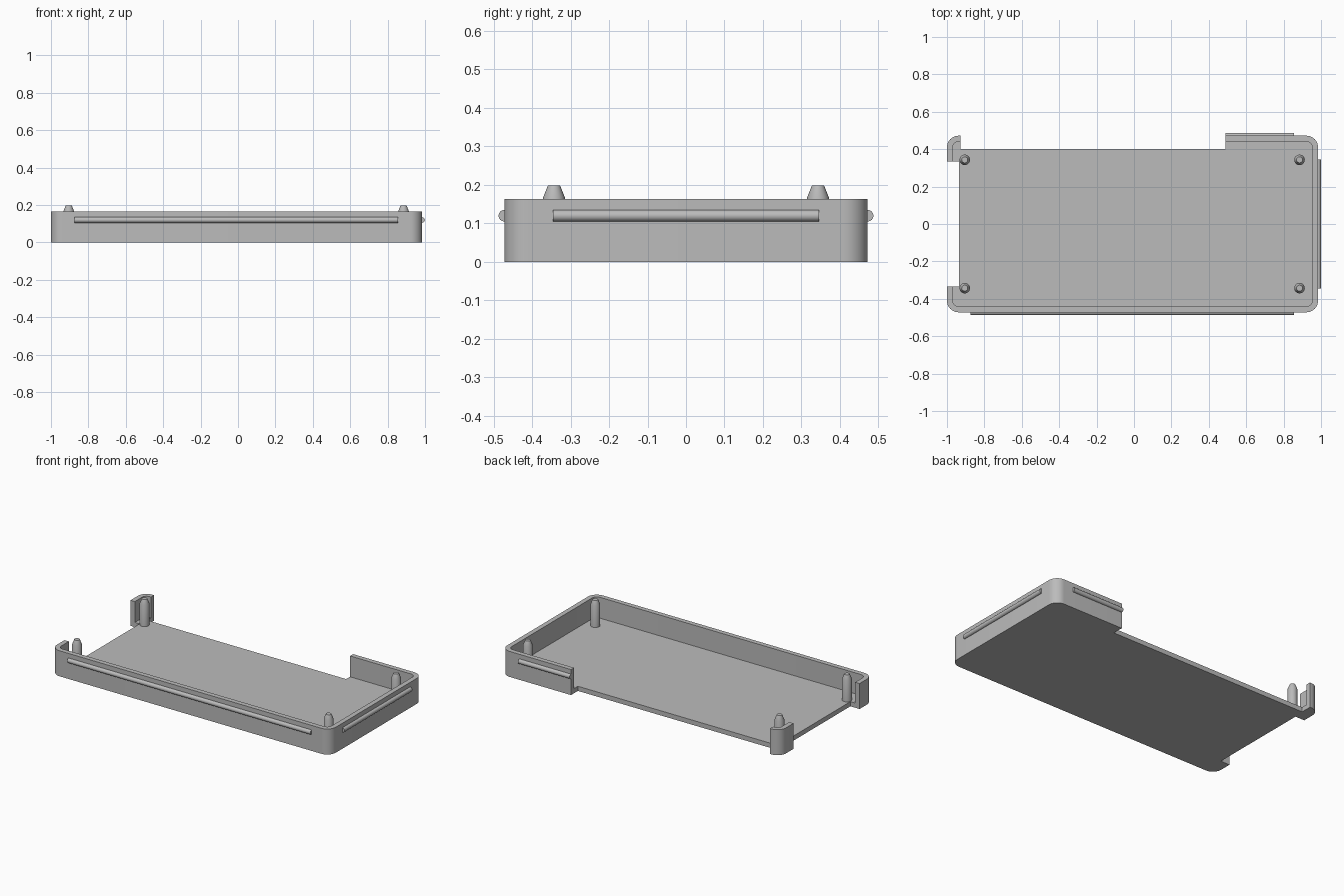
import bpy, bmesh, math
from mathutils import Matrix

cube = bpy.data.objects.get("Cube")
if cube:
    bpy.data.objects.remove(cube, do_unlink=True)

grey = bpy.data.materials.new("plain grey")
grey.use_nodes = True
colour = (0.5, 0.5, 0.5, 1)
grey.diffuse_color = colour
grey.node_tree.nodes["Principled BSDF"].inputs["Base Color"].default_value = colour


def make_object(name, bm):
    bmesh.ops.recalc_face_normals(bm, faces=bm.faces)
    mesh = bpy.data.meshes.new(name)
    bm.to_mesh(mesh)
    bm.free()
    mesh.materials.append(grey)
    obj = bpy.data.objects.new(name, mesh)
    bpy.context.collection.objects.link(obj)
    return obj


def smooth(obj):
    bpy.ops.object.select_all(action='DESELECT')
    obj.select_set(True)
    bpy.context.view_layer.objects.active = obj
    bpy.ops.object.shade_smooth_by_angle(angle=math.radians(30))


def prism(name, x0, x1, y0, y1, z0, z1, radius=0, steps=10):
    """Upright block with optional rounded vertical corners."""
    corners = [(x1, y1, -1, -1), (x0, y1, 1, -1), (x0, y0, 1, 1), (x1, y0, -1, 1)]
    bm = bmesh.new()
    ring = []
    for i, (x, y, sx, sy) in enumerate(corners):
        for k in range(steps + 1 if radius else 1):
            a = math.pi / 2 * (i + k / steps)
            ring.append(bm.verts.new((x + radius * (sx + math.cos(a)),
                                      y + radius * (sy + math.sin(a)), z0)))
    base = bm.faces.new(ring)
    top = bmesh.ops.extrude_face_region(bm, geom=[base])["geom"]
    moved = [v for v in top if isinstance(v, bmesh.types.BMVert)]
    bmesh.ops.translate(bm, verts=moved, vec=(0, 0, z1 - z0))
    return make_object(name, bm)


def cut(target, cutter):
    bpy.context.view_layer.objects.active = target
    mod = target.modifiers.new("cut", 'BOOLEAN')
    mod.operation = 'DIFFERENCE'
    mod.solver = 'EXACT'
    mod.object = cutter
    bpy.ops.object.modifier_apply(modifier=mod.name)
    bpy.data.objects.remove(cutter, do_unlink=True)


# Tray with rounded corners, hollowed and opened at the back and right sides
H, WALL, FLOOR = 0.164, 0.031, 0.03
X0, X1, Y = -1.0, 0.984, 0.472
tray = prism("tray", X0, X1, -Y, Y, 0, H, 0.062)
cut(tray, prism("hollow", X0 + WALL, X1 - WALL, -Y + WALL, Y - WALL, FLOOR, 0.3, 0.031))
cut(tray, prism("back_opening", -0.928, 0.488, 0.402, 0.6, -0.1, 0.3))
cut(tray, prism("side_opening", -1.1, -0.935, -0.335, 0.335, -0.1, 0.3))
smooth(tray)


# Round snap ridges along the outer walls
def ridge(name, centre, length, axis):
    bm = bmesh.new()
    turn = Matrix.Rotation(math.pi / 2, 4, 'Y' if axis == 'X' else 'X')
    bmesh.ops.create_cone(bm, cap_ends=True, segments=32, radius1=0.015,
                          radius2=0.015, depth=length,
                          matrix=Matrix.Translation(centre) @ turn)
    smooth(make_object(name, bm))


ridge("front_ridge", (-0.01, -Y, 0.12), 1.73, 'X')
ridge("back_ridge", (0.6715, Y, 0.12), 0.367, 'X')
ridge("left_ridge", (X1, 0, 0.12), 0.69, 'Y')

# Locating pins with tapered tips
pin_profile = [(0.028, 0.01), (0.028, 0.168), (0.016, 0.198)]
for end, x in (("right", -0.905), ("left", 0.885)):
    for side, y in (("front", -0.343), ("back", 0.343)):
        bm = bmesh.new()
        rings = []
        for r, z in pin_profile:
            rings.append(bmesh.ops.create_circle(
                bm, segments=32, radius=r, cap_ends=False,
                matrix=Matrix.Translation((x, y, z)))["verts"])
        for low, high in zip(rings, rings[1:]):
            for i in range(32):
                j = (i + 1) % 32
                bm.faces.new((low[i], low[j], high[j], high[i]))
        bm.faces.new(rings[0])
        bm.faces.new(rings[-1])
        smooth(make_object(f"{side}_{end}_pin", bm))
